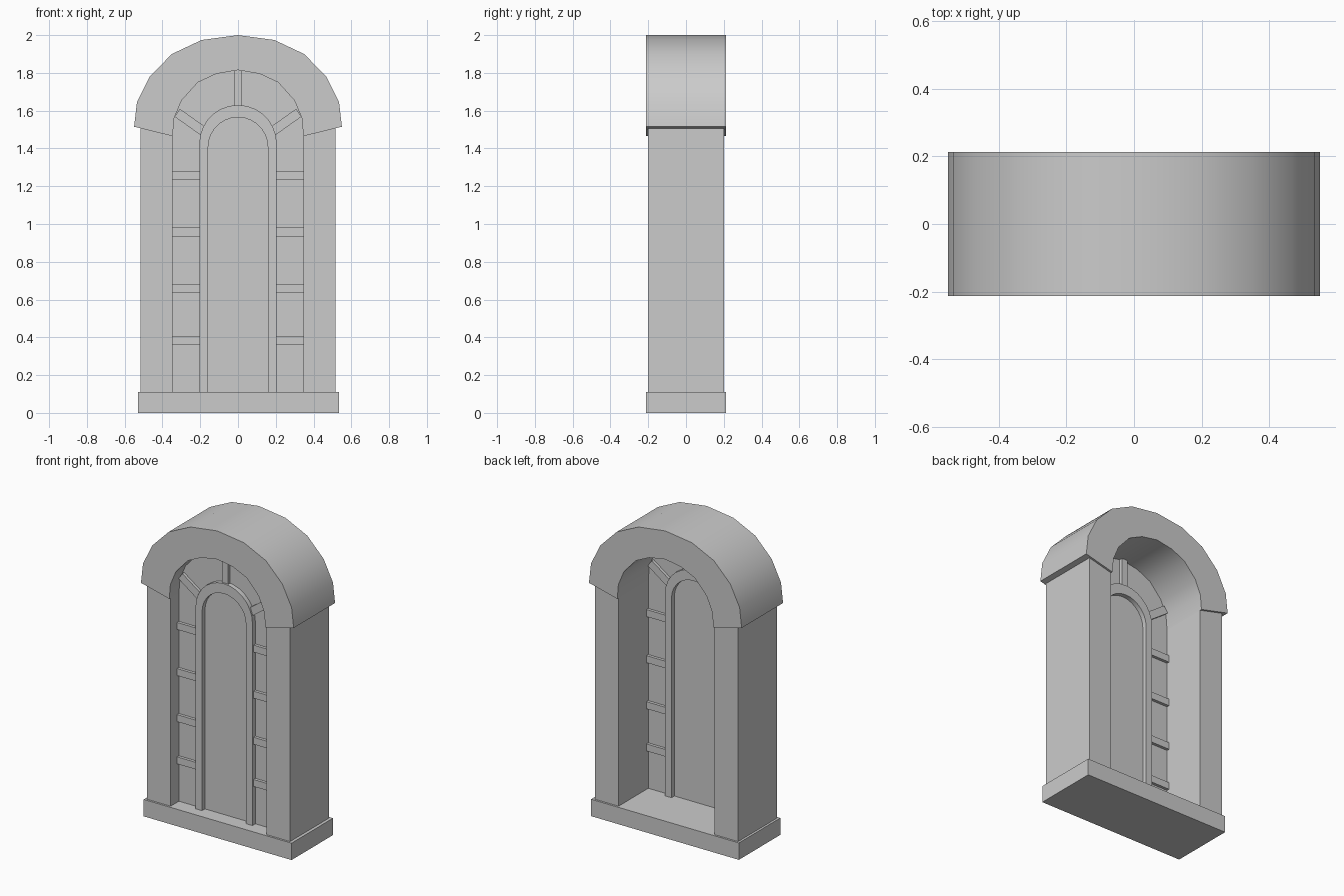
import bpy, bmesh
from math import cos, sin, pi, radians
from mathutils import Vector

if "Cube" in bpy.data.objects:
    bpy.data.objects.remove(bpy.data.objects["Cube"])


def finish(name, bm, smooth=False):
    bmesh.ops.recalc_face_normals(bm, faces=bm.faces)
    mesh = bpy.data.meshes.new(name)
    bm.to_mesh(mesh)
    bm.free()
    ob = bpy.data.objects.new(name, mesh)
    bpy.context.collection.objects.link(ob)
    if smooth:
        bpy.ops.object.select_all(action='DESELECT')
        ob.select_set(True)
        bpy.context.view_layer.objects.active = ob
        bpy.ops.object.shade_smooth_by_angle(angle=radians(35))
    return ob


def prism(name, pts, y0, y1):
    """Extrude a front (x, z) outline from y0 to y1."""
    bm = bmesh.new()
    face = bm.faces.new([bm.verts.new((x, y0, z)) for x, z in pts])
    ext = bmesh.ops.extrude_face_region(bm, geom=[face])['geom']
    verts = [g for g in ext if isinstance(g, bmesh.types.BMVert)]
    bmesh.ops.translate(bm, verts=verts, vec=(0, y1 - y0, 0))
    return finish(name, bm)


def band(name, outer, inner, y0, y1):
    """Solid strip between two front outlines with equal point counts."""
    bm = bmesh.new()
    rings = [[bm.verts.new(p) for p in ((a[0], y0, a[1]), (a[0], y1, a[1]),
                                        (b[0], y1, b[1]), (b[0], y0, b[1]))]
             for a, b in zip(outer, inner)]
    for r, s in zip(rings, rings[1:]):
        for i in range(4):
            j = (i + 1) % 4
            bm.faces.new((r[i], r[j], s[j], s[i]))
    bm.faces.new(rings[0])
    bm.faces.new(rings[-1])
    return finish(name, bm, True)


def rect(x0, x1, z0, z1):
    return [(x0, z0), (x1, z0), (x1, z1), (x0, z1)]


def mirrored(half):
    """Half outline from the crown down the right side -> full outline."""
    return [(-x, z) for x, z in reversed(half[1:])] + half


def door_outline(r, zc, n=14):
    arc = [(-r * cos(pi * i / n), zc + r * sin(pi * i / n)) for i in range(n + 1)]
    return [(-r, 0.11)] + arc + [(r, 0.11)]


PANEL_Y = -0.11

# Plinth
prism("base", rect(-0.53, 0.535, 0, 0.11), -0.213, 0.213)

# Heavy arched hood
outer = mirrored([(0, 2.0), (0.193, 1.974), (0.35, 1.90), (0.468, 1.78),
                  (0.535, 1.645), (0.55, 1.515)])
inner = mirrored([(0, 1.815), (0.115, 1.795), (0.212, 1.75), (0.298, 1.655),
                  (0.338, 1.56), (0.346, 1.465)])
band("arch_hood", outer, inner, -0.213, 0.213)

# Thin back panel filling the opening
prism("panel", [(-0.346, 0.11)] + inner + [(0.346, 0.11)],
      PANEL_Y - 0.004, PANEL_Y + 0.004)

# Raised arched inner frame
band("inner_frame", door_outline(0.205, 1.425), door_outline(0.158, 1.407),
     PANEL_Y - 0.034, PANEL_Y + 0.034)

b0, b1 = PANEL_Y - 0.023, PANEL_Y + 0.023
for s, side in ((-1, "left"), (1, "right")):
    # Pillars with tops cut to the slope of the hood
    prism(f"pillar_{side}", [(s * 0.346, 0.11), (s * 0.515, 0.11),
                             (s * 0.515, 1.507), (s * 0.346, 1.465)], -0.2, 0.2)
    # Side crossbars
    for i, z in enumerate((0.36, 0.635, 0.935, 1.235)):
        prism(f"crossbar_{side}_{i + 1}",
              rect(s * 0.2, s * 0.346, z, z + 0.046), b0, b1)
    # Slanted bar in the arch
    a, b = Vector((s * 0.185, 1.492)), Vector((s * 0.322, 1.589))
    d = (b - a).normalized()
    n = Vector((-d.y, d.x)) * 0.025
    prism(f"slanted_bar_{side}", [tuple(p) for p in (a - n, b - n, b + n, a + n)], b0, b1)

# Upright bar at the crown
prism("crown_bar", rect(-0.022, 0.022, 1.62, 1.815), b0, b1)
